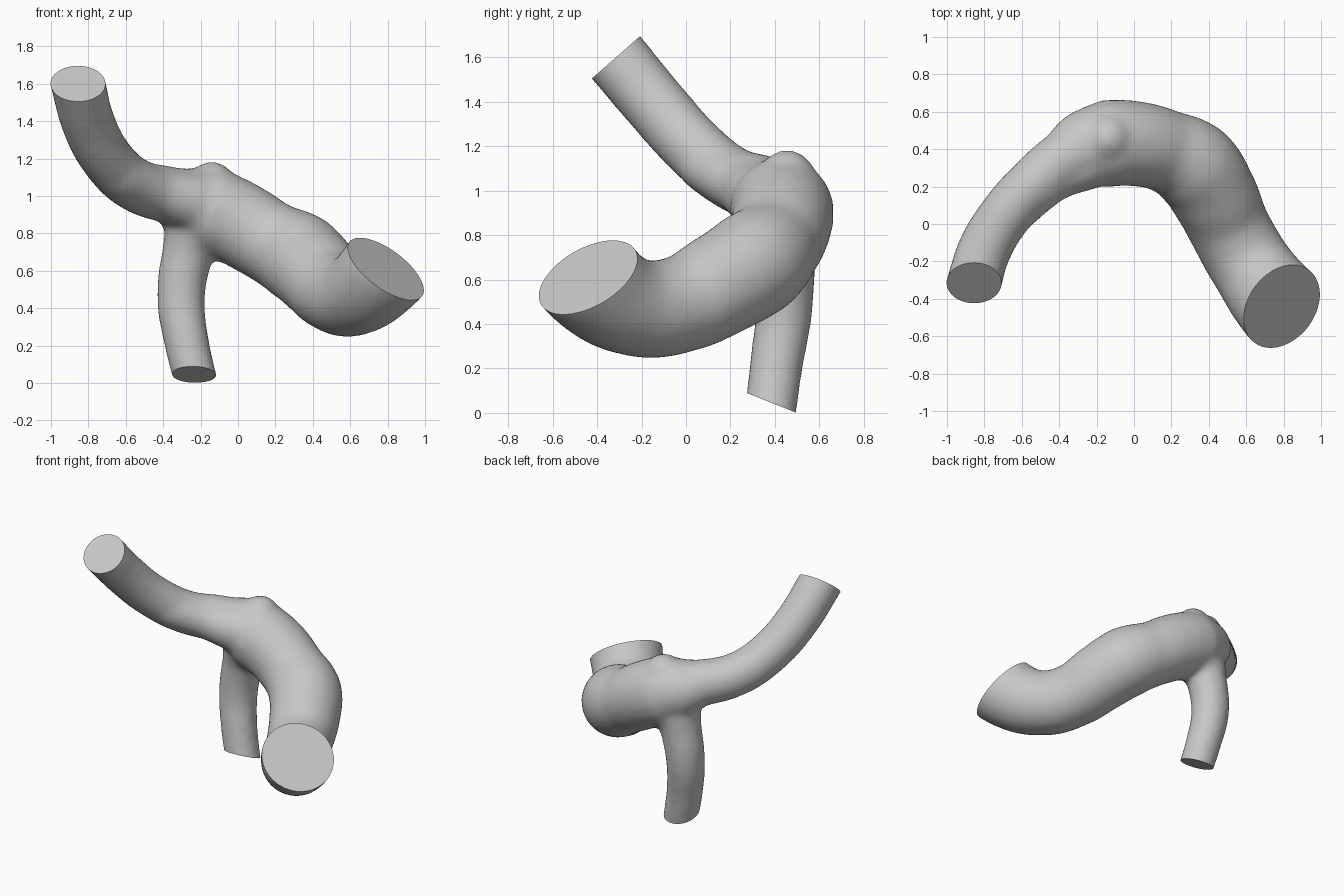
import bpy
import bmesh
from mathutils import Vector

cube = bpy.data.objects.get("Cube")
if cube:
    bpy.data.objects.remove(cube, do_unlink=True)

grey = bpy.data.materials.new("plain grey")
grey.use_nodes = True
colour = (0.57, 0.57, 0.57, 1)
grey.diffuse_color = colour
grey.node_tree.nodes["Principled BSDF"].inputs["Base Color"].default_value = colour


def bake(obj):
    """Replace an object by its evaluated mesh."""
    graph = bpy.context.evaluated_depsgraph_get()
    mesh = bpy.data.meshes.new_from_object(obj.evaluated_get(graph))
    bpy.data.objects.remove(obj, do_unlink=True)
    return mesh


def tube(points):
    """Tapered round tube through (x, y, z, radius) points."""
    curve = bpy.data.curves.new("branch", "CURVE")
    curve.dimensions = "3D"
    curve.bevel_depth = 1
    curve.bevel_resolution = 8
    curve.use_fill_caps = True
    curve.resolution_u = 10
    spline = curve.splines.new("BEZIER")
    spline.bezier_points.add(len(points) - 1)
    for knot, (x, y, z, r) in zip(spline.bezier_points, points):
        knot.co = (x, y, z)
        knot.radius = r
        knot.handle_left_type = knot.handle_right_type = "AUTO"
    obj = bpy.data.objects.new("branch", curve)
    bpy.context.collection.objects.link(obj)
    return bake(obj)


# Trunk running on into the wide branch
wide = [(-0.42, 0.36, 1, .12), (-0.29, 0.41, 0.965, .19), (-0.15, 0.43, 0.92, .235),
        (0, 0.43, 0.855, .23), (0.17, 0.39, 0.755, .222), (0.32, 0.31, 0.675, .245),
        (0.43, 0.15, 0.575, .235), (0.51, -0.02, 0.49, .22), (0.63, -0.23, 0.475, .222),
        (0.79, -0.44, 0.61, .246), (0.9, -0.53, 0.76, .246)]
# Narrow upper branch
upper = [(-0.15, 0.43, 0.95, .2), (-0.35, 0.36, 1, .155), (-0.55, 0.2, 1.06, .145),
         (-0.7, 0.03, 1.2, .143), (-0.8, -0.14, 1.39, .145),
         (-0.855, -0.315, 1.6, .148), (-0.89, -0.43, 1.74, .148)]
# Fullness in the crook where the upper branch leaves the trunk
shoulder = [(-0.64, 0.07, 1.12, .12), (-0.43, 0.24, 1.02, .122), (-0.22, 0.35, 0.96, .16)]
# Hanging lower branch
lower = [(-0.2, 0.43, 0.9, .18), (-0.272, 0.445, 0.68, .137), (-0.305, 0.44, 0.45, .129),
         (-0.275, 0.407, 0.22, .121), (-0.235, 0.385, 0.045, .118), (-0.2, 0.365, -0.1, .118)]

bm = bmesh.new()
for path in (wide, upper, shoulder, lower):
    bm.from_mesh(tube(path))

# Small bump on top of the junction
bump = bmesh.ops.create_uvsphere(bm, u_segments=20, v_segments=12, radius=0.13)
bmesh.ops.translate(bm, verts=bump["verts"], vec=(-0.14, 0.455, 1.055))

mesh = bpy.data.meshes.new("branching_tube")
bm.to_mesh(mesh)
bm.free()
body = bpy.data.objects.new("branching_tube", mesh)
bpy.context.collection.objects.link(body)

# Fuse the parts and soften the joints
fuse = body.modifiers.new("fuse", "REMESH")
fuse.mode = "VOXEL"
fuse.voxel_size = 0.02
soften = body.modifiers.new("soften", "SMOOTH")
soften.factor = 0.5
soften.iterations = 16
mesh = bake(body)

# Flat slanted cuts at the three ends: centre, outward normal, reach
cuts = [((0.79, -0.44, 0.61), (0.54, -0.42, 0.73), 0.42),
        ((-0.855, -0.315, 1.6), (0, -0.66, 0.75), 0.35),
        ((-0.235, 0.385, 0.045), (0, -0.37, -0.93), 0.32)]
bm = bmesh.new()
bm.from_mesh(mesh)
for centre, normal, reach in cuts:
    centre, normal = Vector(centre), Vector(normal)
    faces = [f for f in bm.faces if (f.calc_center_median() - centre).length < reach]
    edges = {e for f in faces for e in f.edges}
    verts = {v for f in faces for v in f.verts}
    bmesh.ops.bisect_plane(bm, geom=list(verts) + list(edges) + faces,
                           plane_co=centre, plane_no=normal, clear_outer=True)
    rim = [e for e in bm.edges if e.is_boundary]
    bmesh.ops.holes_fill(bm, edges=rim, sides=0)
bmesh.ops.recalc_face_normals(bm, faces=bm.faces)
bm.to_mesh(mesh)
bm.free()

mesh.materials.clear()
mesh.materials.append(grey)
body = bpy.data.objects.new("branching_tube", mesh)
bpy.context.collection.objects.link(body)
bpy.context.view_layer.objects.active = body
body.select_set(True)
bpy.ops.object.shade_smooth_by_angle(angle=0.7)
